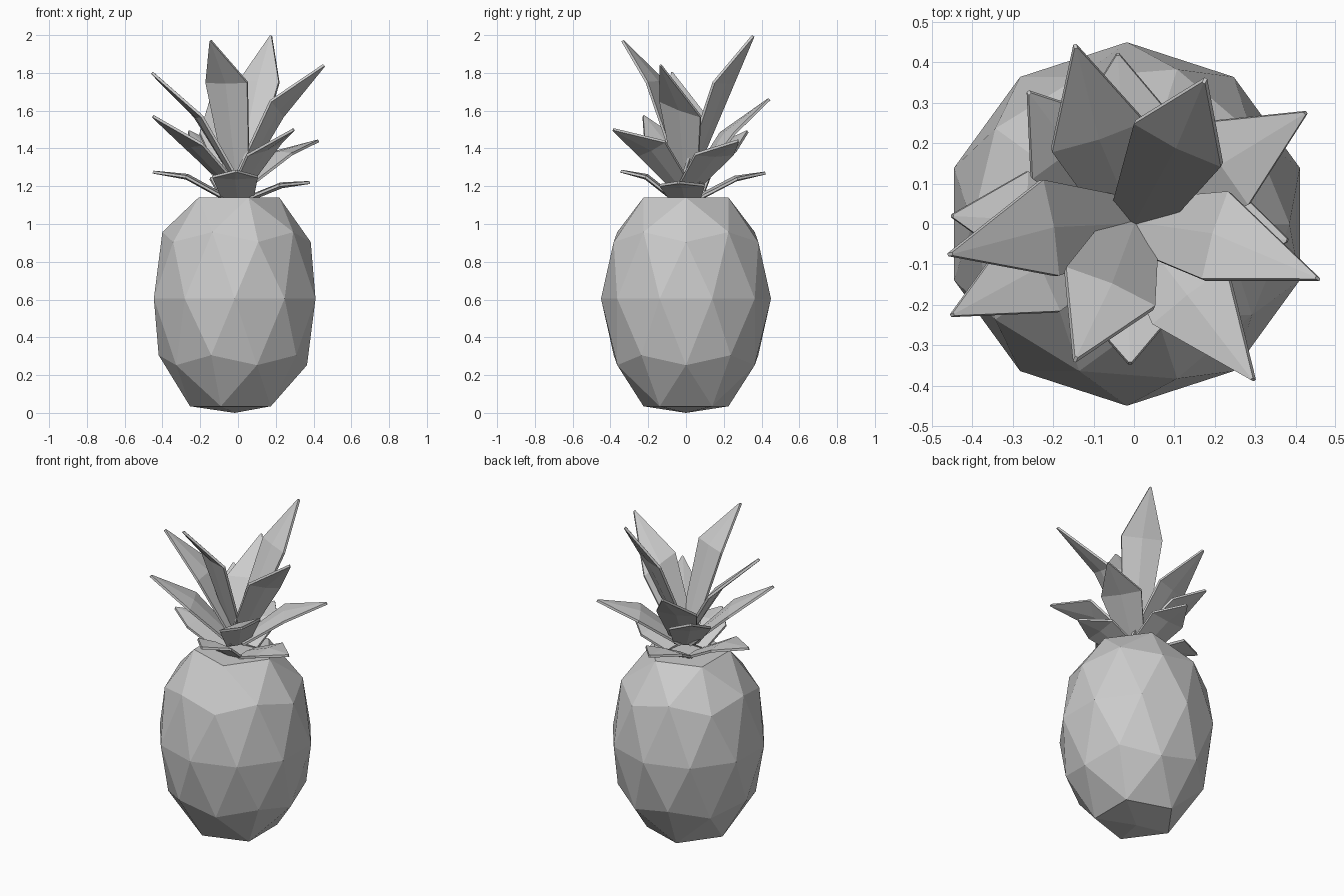
import bpy, bmesh
from mathutils import Vector, Quaternion

cube = bpy.data.objects.get("Cube")
if cube:
    bpy.data.objects.remove(cube, do_unlink=True)

grey = bpy.data.materials.new("plain_grey")
grey.use_nodes = True
colour = (0.6, 0.6, 0.6, 1)
grey.diffuse_color = colour
grey.node_tree.nodes["Principled BSDF"].inputs["Base Color"].default_value = colour


def add_object(name, bm):
    bmesh.ops.recalc_face_normals(bm, faces=bm.faces)
    mesh = bpy.data.meshes.new(name)
    bm.to_mesh(mesh)
    bm.free()
    mesh.materials.append(grey)
    obj = bpy.data.objects.new(name, mesh)
    bpy.context.collection.objects.link(obj)
    return obj


# Faceted fruit body: stretched icosphere with a flat top and a shallow base point
bm = bmesh.new()
bmesh.ops.create_icosphere(bm, subdivisions=2, radius=1)
for v in bm.verts:
    z = 0.605 + 0.67 * v.co.z
    v.co = Vector((0.45 * v.co.x - 0.0175, 0.45 * v.co.y, min(max(z, 0), 1.14)))
add_object("fruit_body", bm)


def leaf(name, base_z, base_offset, base_half, bend_half, bend, tip, roll=0):
    """Thin kite-shaped leaf with a raised midrib, bent at its widest point."""
    bend, tip = Vector(bend), Vector(tip)
    out = Vector((tip.x, tip.y, 0)).normalized()
    base = out * base_offset + Vector((0, 0, base_z))
    side = Quaternion(out, -roll) @ out.cross(Vector((0, 0, 1)))
    bm = bmesh.new()
    rings = []
    for centre, half in ((base, base_half), (bend, bend_half), (tip, 0.004)):
        along = (tip - base).normalized()
        up = side.cross(along).normalized()
        rib = 0.016 if half > 0.01 else 0.008
        outline = [(-half, 0.007), (0, rib), (half, 0.007),
                   (half, -0.007), (0, -rib), (-half, -0.007)]
        rings.append([bm.verts.new(centre + side * s + up * u) for s, u in outline])
    for lower, upper in zip(rings, rings[1:]):
        for i in range(6):
            j = (i + 1) % 6
            bm.faces.new((lower[i], lower[j], upper[j], upper[i]))
    bm.faces.new(rings[0])
    bm.faces.new(rings[-1])
    add_object(name, bm)


# Each leaf: bend point, tip point, optional roll
low = [
    ((-0.27, 0.01, 1.25), (-0.45, 0.02, 1.275)),
    ((-0.03, 0.26, 1.24), (-0.04, 0.42, 1.27)),
    ((0.23, -0.02, 1.205), (0.38, -0.04, 1.22)),
    ((-0.015, -0.21, 1.25), (-0.01, -0.345, 1.28)),
]
middle = [
    ((-0.24, -0.11, 1.42), (-0.45, -0.225, 1.57)),
    ((0.14, -0.18, 1.4), (0.295, -0.385, 1.5), -0.3),
    ((0.22, 0.15, 1.37), (0.425, 0.275, 1.44)),
    ((-0.16, 0.19, 1.39), (-0.26, 0.325, 1.49)),
    ((-0.09, 0.22, 1.48), (-0.145, 0.44, 1.66)),
]
upper = [
    ((0.11, 0.2, 1.75), (0.175, 0.355, 1.995)),
    ((-0.06, -0.16, 1.75), (-0.145, -0.335, 1.97)),
    ((0.205, -0.03, 1.61), (0.455, -0.135, 1.84), 0.35),
    ((-0.21, -0.01, 1.57), (-0.455, -0.075, 1.8)),
]

# Crown: three tiers of leaves
tiers = (("low_leaf", 1.14, 0.07, 0.085, 0.12, low),
         ("middle_leaf", 1.2, 0.03, 0.07, 0.12, middle),
         ("upper_leaf", 1.22, 0.0, 0.065, 0.12, upper))
for name, base_z, offset, base_half, bend_half, leaves in tiers:
    for number, points in enumerate(leaves, 1):
        leaf(f"{name}_{number}", base_z, offset, base_half, bend_half, *points)
